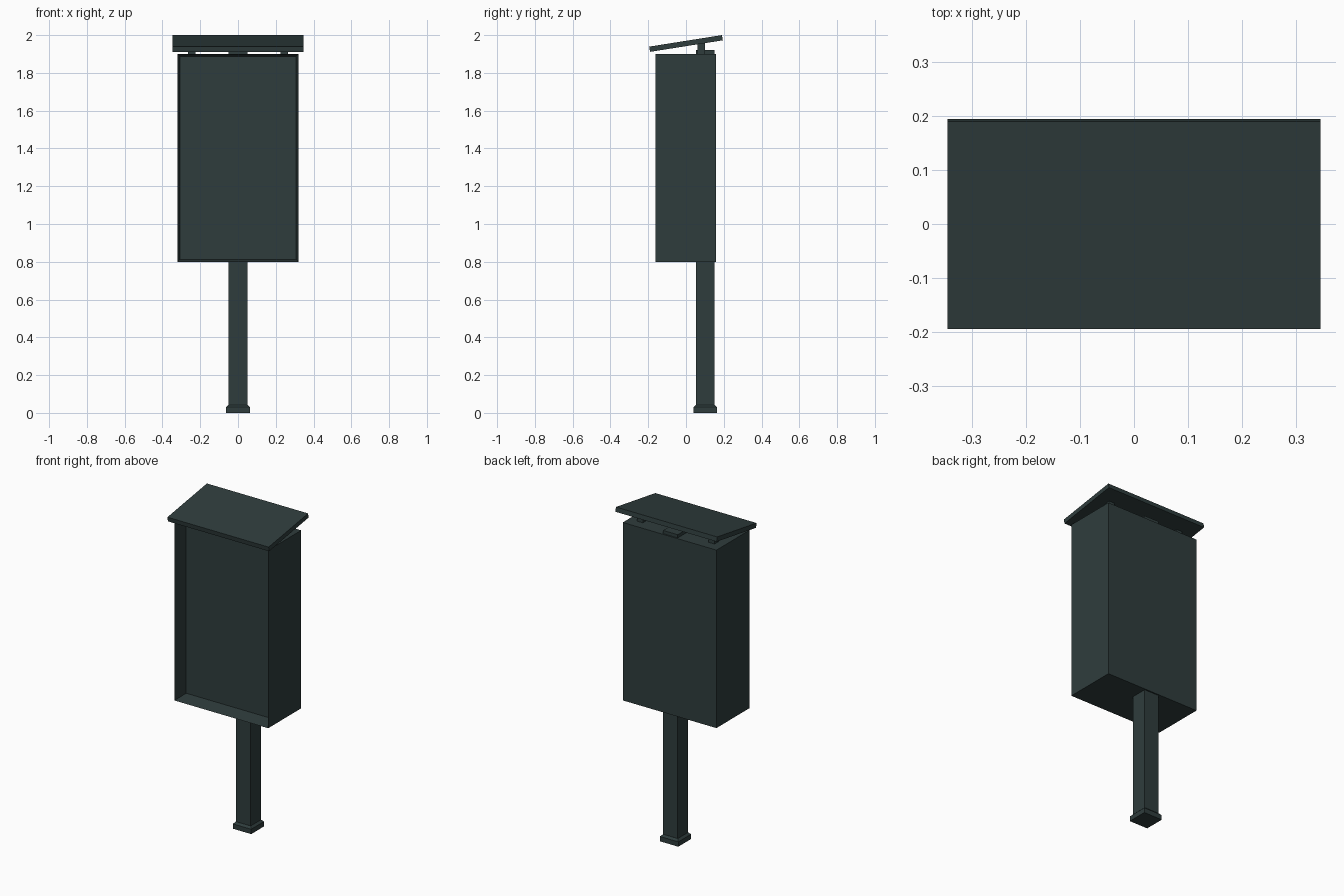
import bpy, bmesh, math
from mathutils import Matrix, Vector

if "Cube" in bpy.data.objects:
    bpy.data.objects.remove(bpy.data.objects["Cube"])

paint = bpy.data.materials.new("dark slate paint")
paint.diffuse_color = (0.028, 0.046, 0.046, 1)
paint.use_nodes = True
paint.node_tree.nodes["Principled BSDF"].inputs["Base Color"].default_value = paint.diffuse_color


def finish(bm, name):
    bmesh.ops.recalc_face_normals(bm, faces=bm.faces)
    mesh = bpy.data.meshes.new(name)
    bm.to_mesh(mesh)
    bm.free()
    mesh.materials.append(paint)
    obj = bpy.data.objects.new(name, mesh)
    bpy.context.collection.objects.link(obj)
    return obj


def box_mesh(lo, hi):
    lo, hi = Vector(lo), Vector(hi)
    bm = bmesh.new()
    bmesh.ops.create_cube(bm, size=1, matrix=Matrix.Translation((lo + hi) / 2)
                          @ Matrix.Diagonal((*(hi - lo), 1)))
    return bm


# Cabinet: box whose front is inset to a thin rim and pushed back
bm = box_mesh((-0.32, -0.162, 0.8), (0.32, 0.16, 1.9))
bm.normal_update()
front = min(bm.faces, key=lambda f: f.calc_center_median().y)
bmesh.ops.inset_region(bm, faces=[front], thickness=0.017)
bmesh.ops.translate(bm, verts=front.verts, vec=(0, 0.095, 0))
finish(bm, "cabinet")

# Square post, showing as a short stub above the cabinet
POST_Y = 0.102
finish(box_mesh((-0.05, POST_Y - 0.05, 0.03), (0.05, POST_Y + 0.05, 0.8)), "post")
finish(box_mesh((-0.05, POST_Y - 0.05, 1.9), (0.05, POST_Y + 0.05, 1.92)), "post_top")

# Foot plate with a sloped upper collar
bm = box_mesh((-0.063, POST_Y - 0.063, 0), (0.063, POST_Y + 0.063, 0.03))
top = max(bm.faces, key=lambda f: f.calc_center_median().z)
top = bmesh.ops.extrude_discrete_faces(bm, faces=[top])["faces"][0]
for v in top.verts:
    v.co = (v.co.x * 0.8, POST_Y + (v.co.y - POST_Y) * 0.8, 0.042)
finish(bm, "foot")

# Sloping roof slab
TILT, THICK = math.radians(9), 0.028
bm = box_mesh((-0.346, -0.195, -THICK / 2), (0.346, 0.195, THICK / 2))
bmesh.ops.transform(bm, verts=bm.verts, matrix=Matrix.Translation((0, 0, 1.9557))
                    @ Matrix.Rotation(TILT, 4, 'X'))
finish(bm, "roof")

# Two roof supports, with tops cut to the roof slope
for side, x in (("left", -0.245), ("right", 0.245)):
    bm = box_mesh((x - 0.02, 0.06, 1.9), (x + 0.02, 0.1, 1.95))
    for v in bm.verts:
        if v.co.z > 1.92:
            v.co.z = 1.945 + v.co.y * math.tan(TILT)
    finish(bm, "roof_support_" + side)
